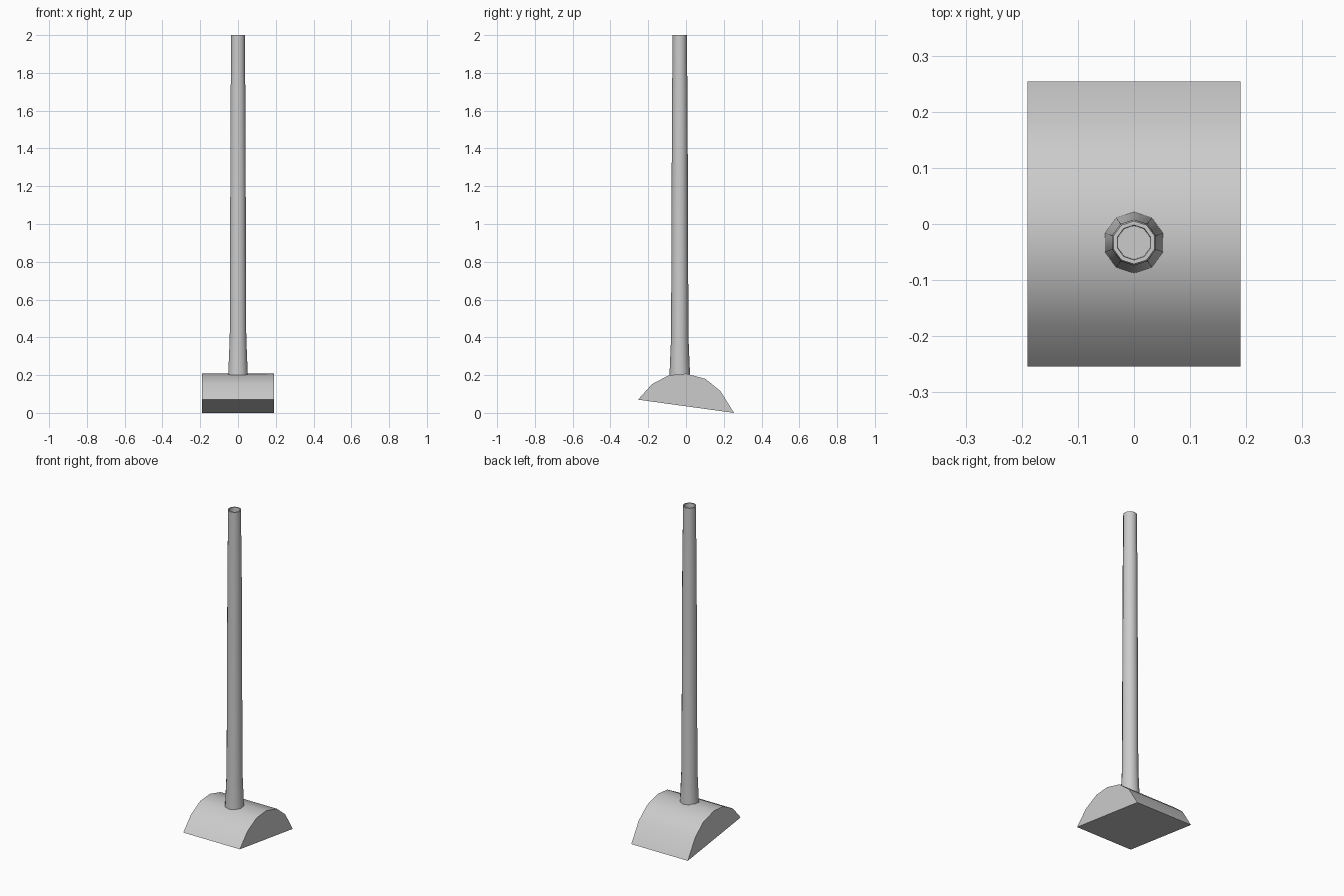
import bpy, bmesh, math

if "Cube" in bpy.data.objects:
    bpy.data.objects.remove(bpy.data.objects["Cube"])


def finish(name, bm, angle):
    bmesh.ops.recalc_face_normals(bm, faces=bm.faces)
    mesh = bpy.data.meshes.new(name)
    bm.to_mesh(mesh)
    bm.free()
    obj = bpy.data.objects.new(name, mesh)
    bpy.context.collection.objects.link(obj)
    bpy.ops.object.select_all(action='DESELECT')
    obj.select_set(True)
    bpy.context.view_layer.objects.active = obj
    bpy.ops.object.shade_smooth_by_angle(angle=math.radians(angle))
    return obj


# Tilted, domed base: side profile (y, z) extruded along x
profile = [(-0.254, 0.07), (-0.18, 0.152), (-0.092, 0.199), (0.0, 0.208),
           (0.103, 0.18), (0.183, 0.115), (0.254, 0.0)]
bm = bmesh.new()
face = bm.faces.new([bm.verts.new((-0.19, y, z)) for y, z in profile])
side = bmesh.ops.extrude_face_region(bm, geom=[face])
bmesh.ops.translate(bm, vec=(0.38, 0, 0),
                    verts=[v for v in side['geom'] if isinstance(v, bmesh.types.BMVert)])
finish("base", bm, 40)

# Ten-sided tapering pole with a recessed top: rings of (radius, z)
SIDES, POLE_Y = 10, -0.033
rings = [(0.055, 0.19), (0.046, 0.4), (0.041, 1.7), (0.0385, 1.85),
         (0.0385, 2.0), (0.031, 2.0), (0.03, 1.96)]
bm = bmesh.new()
loops = []
for r, z in rings:
    angles = [math.pi / 2 + math.tau * i / SIDES for i in range(SIDES)]
    loops.append([bm.verts.new((r * math.cos(a), POLE_Y + r * math.sin(a), z))
                  for a in angles])
for low, high in zip(loops, loops[1:]):
    for i in range(SIDES):
        j = (i + 1) % SIDES
        bm.faces.new((low[i], low[j], high[j], high[i]))
bm.faces.new(loops[0])
bm.faces.new(loops[-1])
finish("pole", bm, 40)
